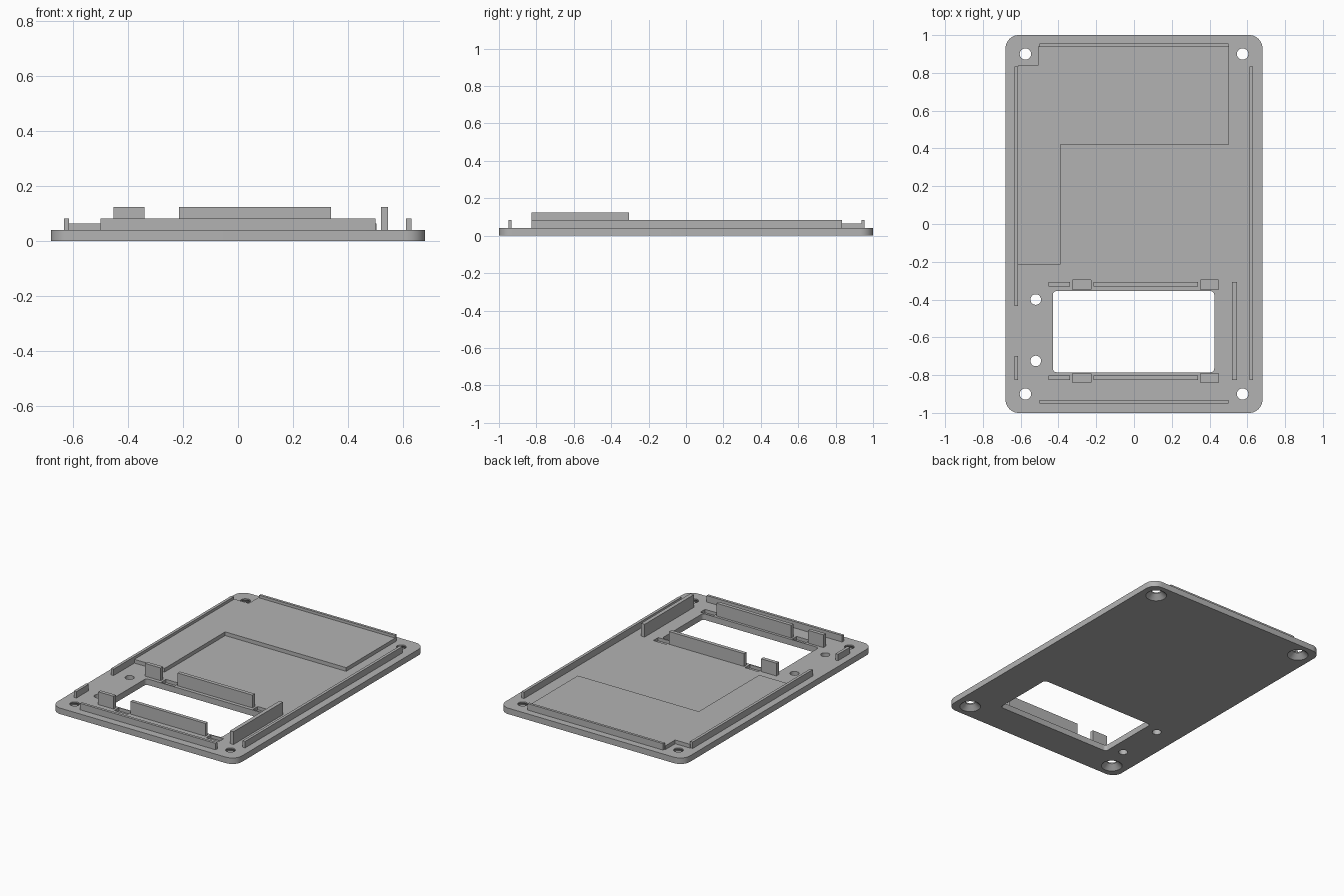
import bpy, bmesh, math

cube = bpy.data.objects.get("Cube")
if cube:
    bpy.data.objects.remove(cube, do_unlink=True)

grey = bpy.data.materials.new("plain grey")
grey.use_nodes = True
colour = (0.45, 0.45, 0.45, 1)
grey.diffuse_color = colour
grey.node_tree.nodes["Principled BSDF"].inputs["Base Color"].default_value = colour

PLATE = 0.04      # plate thickness
LIP = 0.083       # top of outer lips
WALL = 0.125      # top of display walls
DECK = 0.065      # top of raised deck


def finish(name, bm):
    bmesh.ops.recalc_face_normals(bm, faces=bm.faces)
    mesh = bpy.data.meshes.new(name)
    bm.to_mesh(mesh)
    bm.free()
    mesh.materials.append(grey)
    obj = bpy.data.objects.new(name, mesh)
    bpy.context.collection.objects.link(obj)
    return obj


def prism(name, outline, z0, z1):
    bm = bmesh.new()
    face = bm.faces.new([bm.verts.new((x, y, z0)) for x, y in outline])
    top = bmesh.ops.extrude_face_region(bm, geom=[face])["geom"]
    verts = [v for v in top if isinstance(v, bmesh.types.BMVert)]
    bmesh.ops.translate(bm, verts=verts, vec=(0, 0, z1 - z0))
    return finish(name, bm)


def rounded(x0, x1, y0, y1, r, steps):
    corners = [(x1 - r, y1 - r), (x0 + r, y1 - r), (x0 + r, y0 + r), (x1 - r, y0 + r)]
    return [(cx + r * math.cos(a), cy + r * math.sin(a))
            for i, (cx, cy) in enumerate(corners)
            for a in [math.pi / 2 * (i + k / steps) for k in range(steps + 1)]]


def box(name, x0, x1, y0, y1, z1, z0=PLATE):
    return prism(name, [(x0, y0), (x1, y0), (x1, y1), (x0, y1)], z0, z1)


def turned(name, x, y, profile, sides=32):
    # closed solid of revolution from (radius, height) pairs
    bm = bmesh.new()
    rings = [[bm.verts.new((x + r * math.cos(2 * math.pi * i / sides),
                            y + r * math.sin(2 * math.pi * i / sides), z))
              for i in range(sides)] for r, z in profile]
    for a, b in zip(rings, rings[1:]):
        for i in range(sides):
            j = (i + 1) % sides
            bm.faces.new((a[i], a[j], b[j], b[i]))
    bm.faces.new(rings[0])
    bm.faces.new(rings[-1])
    return finish(name, bm)


# Base plate with rounded corners
plate = prism("base_plate", rounded(-0.68, 0.68, -1, 1, 0.07, 10), 0, PLATE)

# Cutters: display window, countersunk corner holes, small holes, clip pockets
cutters = [prism("window_cutter", rounded(-0.43, 0.425, -0.785, -0.355, 0.02, 5), -0.1, 0.1)]
for x in (-0.575, 0.575):
    for y in (-0.9, 0.9):
        cutters.append(turned("screw_cutter", x, y,
                              [(0.065, -0.1), (0.065, 0), (0.03, 0.032), (0.03, 0.1)]))
for y in (-0.4, -0.725):
    cutters.append(turned("pin_cutter", -0.52, y, [(0.028, -0.1), (0.028, 0.1)]))
for x0, x1 in ((-0.325, -0.228), (0.353, 0.448)):
    for y0, y1 in ((-0.347, -0.296), (-0.84, -0.791)):
        cutters.append(box("pocket_cutter", x0, x1, y0, y1, 0.1, 0.018))

for cutter in cutters:
    cutter.hide_render = True
    mod = plate.modifiers.new("cut", 'BOOLEAN')
    mod.operation = 'DIFFERENCE'
    mod.solver = 'EXACT'
    mod.object = cutter
bpy.context.view_layer.objects.active = plate
for mod in list(plate.modifiers):
    bpy.ops.object.modifier_apply(modifier=mod.name)
for cutter in cutters:
    bpy.data.objects.remove(cutter, do_unlink=True)

# Smooth round edges, keep sharp ones
bpy.ops.object.select_all(action='DESELECT')
plate.select_set(True)
bpy.ops.object.shade_smooth_by_angle(angle=math.radians(30))

# Raised L-shaped deck with a notch at the corner screw
prism("raised_deck", [(-0.615, 0.838), (-0.507, 0.838), (-0.507, 0.94), (0.503, 0.94),
                      (0.503, 0.422), (-0.39, 0.422), (-0.39, -0.215), (-0.615, -0.215)],
      PLATE, DECK)

# Outer lips
box("back_lip", -0.5, 0.5, 0.938, 0.955, LIP)
box("front_lip", -0.5, 0.5, -0.95, -0.932, LIP)
box("left_lip", 0.611, 0.63, -0.825, 0.833, LIP)
box("right_lip_long", -0.633, -0.614, -0.433, 0.833, LIP)
box("right_lip_short", -0.633, -0.614, -0.825, -0.698, LIP)

# Walls around the window
for side, y0, y1 in (("back", -0.331, -0.306), ("front", -0.826, -0.802)):
    box(side + "_wall_short", -0.453, -0.34, y0, y1, WALL)
    box(side + "_wall_long", -0.215, 0.338, y0, y1, WALL)
box("left_window_wall", 0.519, 0.545, -0.826, -0.306, WALL)
